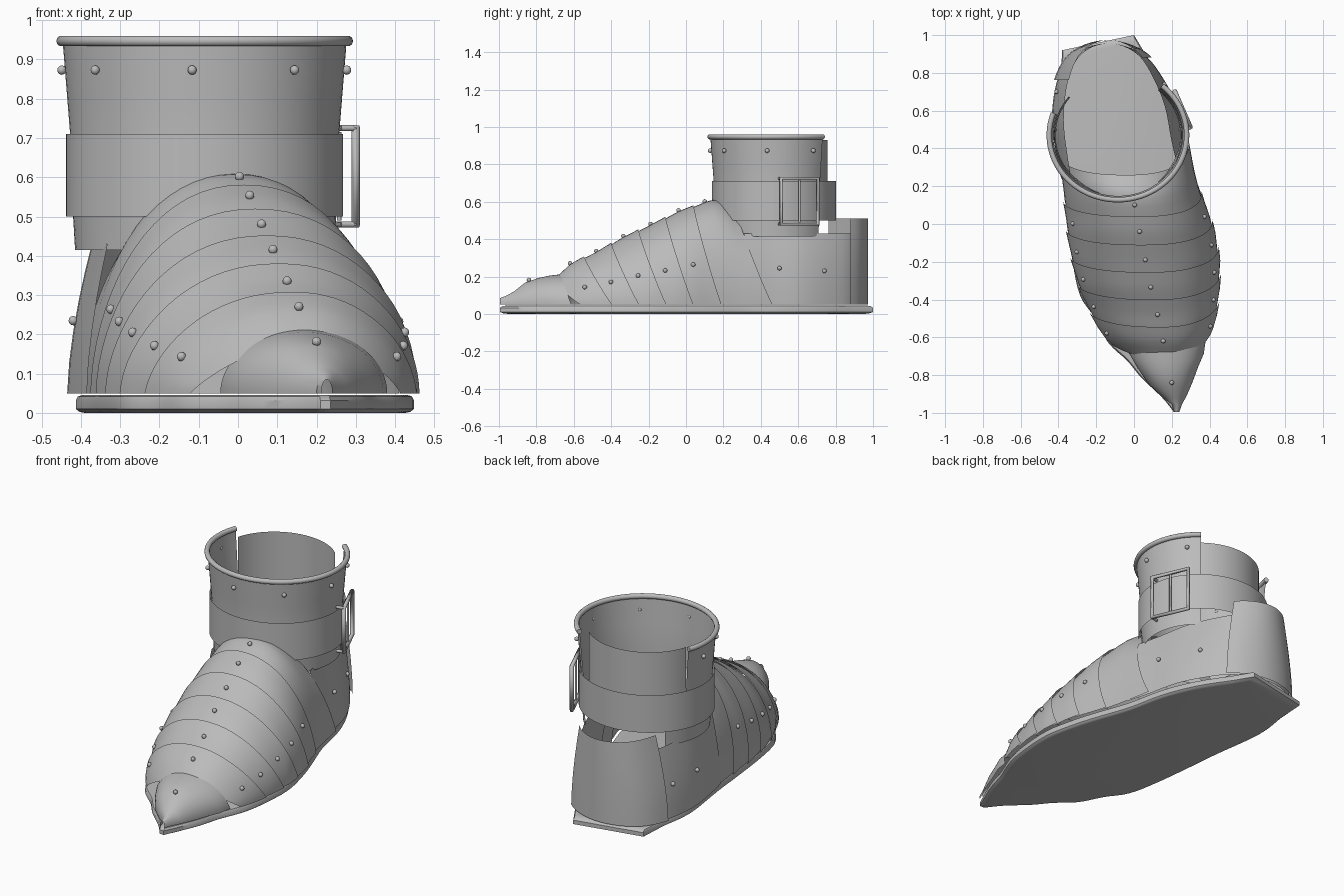
import bpy, bmesh, math
from mathutils import Vector

if "Cube" in bpy.data.objects:
    bpy.data.objects.remove(bpy.data.objects["Cube"])

steel = bpy.data.materials.new("grey_steel")
steel.diffuse_color = (0.5, 0.5, 0.5, 1)
steel.use_nodes = True
steel.node_tree.nodes["Principled BSDF"].inputs["Base Color"].default_value = steel.diffuse_color
CX, CY, SQ = -0.085, 0.47, 0.94      # ankle centre and front-back squash
BASE = 0.05                          # lower edge of the plates


def finish(name, bm, angle=35):
    bmesh.ops.recalc_face_normals(bm, faces=bm.faces)
    me = bpy.data.meshes.new(name)
    bm.to_mesh(me)
    bm.free()
    me.materials.append(steel)
    ob = bpy.data.objects.new(name, me)
    bpy.context.collection.objects.link(ob)
    bpy.context.view_layer.objects.active = ob
    ob.select_set(True)
    bpy.ops.object.shade_smooth_by_angle(angle=math.radians(angle))
    ob.select_set(False)
    return ob


def loft(name, rows, closed=False, cap=False, angle=35):
    """Skin a list of equally long point rows."""
    bm = bmesh.new()
    vs = [[bm.verts.new(p) for p in r] for r in rows]
    n = len(rows[0])
    for a, b in zip(vs, vs[1:]):
        for i in range(n if closed else n - 1):
            j = (i + 1) % n
            bm.faces.new((a[i], a[j], b[j], b[i]))
    if cap:
        bm.faces.new(vs[-1])
        bm.faces.new(vs[0][::-1])
    return finish(name, bm, angle)


def smooth(pts, k=4):
    """Catmull-Rom through 2D points."""
    n, out = len(pts), []
    get = lambda i: Vector(pts[max(0, min(n - 1, i))])
    for i in range(n - 1):
        a, b, c, d = (get(i + o) for o in (-1, 0, 1, 2))
        for s in range(k):
            t = s / k
            out.append(0.5 * (2 * b + (c - a) * t + (2 * a - 5 * b + 4 * c - d) * t * t
                              + (3 * b - a - 3 * c + d) * t ** 3))
    return out + [get(n - 1)]


# ---- sole: solid slab with rounded edges
right = [(.235, -.995), (.27, -.92), (.32, -.80), (.355, -.68), (.41, -.54), (.437, -.40), (.447, -.2),
         (.415, -.03), (.37, .12), (.30, .32), (.25, .54), (.17, .73), (.06, .90)]
left = [(-.39, .75), (-.413, .55), (-.375, .25), (-.355, .05), (-.325, -.2), (-.285, -.38),
        (-.205, -.5), (-.135, -.63), (-.035, -.725), (.04, -.815), (.15, -.92), (.21, -.995)]
outline = smooth(right) + [Vector((0, 1.0)), Vector((-.38, .92))] + smooth(left)
mid = Vector((0.03, 0.0))
rows = []
for z, s in ((0, .95), (.003, .98), (.01, 1), (.032, 1), (.042, .988), (.045, .965)):
    rows.append([((p - mid).x * s + mid.x, (p - mid).y * s + mid.y, z) for p in outline])
loft("sole", rows, closed=True, cap=True)


# ---- overlapping foot plates: station = (y, top z, left x, right x, ridge x)
STATIONS = [(-.70, .195, -.05, .365, .17), (-.62, .265, -.145, .40, .155), (-.55, .30, -.19, .425, .14),
            (-.48, .33, -.225, .44, .125), (-.34, .408, -.29, .455, .09),
            (-.19, .475, -.33, .457, .06), (-.04, .548, -.355, .43, .03), (.04, .575, -.36, .405, .015),
            (.12, .603, -.37, .372, .0), (.18, .604, -.372, .35, -.02), (.27, .555, -.378, .32, -.04),
            (.50, .55, -.40, .262, -.06)]


def station(y):
    for a, b in zip(STATIONS, STATIONS[1:]):
        if y <= b[0] or b is STATIONS[-1]:
            t = (y - a[0]) / (b[0] - a[0])
            return [p + (q - p) * t for p, q in zip(a, b)]


def section_point(y, t, grow=0.0, lean=1.0):
    """Point on the arched foot section; t runs 0 (right) to pi (left)."""
    _, top, _, _, xm = station(y)
    c, s = math.cos(t), max(math.sin(t), 0)
    back = (.15 if c > 0 else .08) * lean * (1 - s) ** 1.1
    _, _, xl, xr, _ = station(y + back)
    half = (xr - xm if c > 0 else xm - xl) + grow
    z = BASE + (top + grow - BASE) * s ** 1.05
    return (xm + half * (1 if c > 0 else -1) * abs(c) ** .92, y + back, z)


ARC = [math.pi * i / 36 for i in range(37)]
seams = [-.68, -.545, -.40, -.255, -.11, .04, .26]
for i, (y0, y1) in enumerate(zip(seams, seams[1:])):
    last = i == 5
    y0 -= .035
    rows = []
    for k in range(7):
        f = k / 6
        rows.append([section_point(y0 + (y1 - y0) * f, t, (.02 if last else .012) * f - .006,
                                   1 + (.35 * f if last else 0)) for t in ARC])
    loft(f"foot_plate_{i + 1}", rows)

# ---- pointed toe cap: (y, top z, left x, right x)
cap = [(-.995, .085, .212, .24), (-.96, .098, .20, .255), (-.92, .12, .14, .28), (-.86, .168, .07, .31),
       (-.79, .192, .015, .34), (-.73, .205, -.025, .37), (-.67, .212, -.045, .38)]
rows = []
for y, top, xl, xr in cap:
    xm, h = (xl + xr) / 2, (xr - xl) / 2
    f = (y + 1) / .35
    rows.append([(xm + h * math.cos(t), y + .06 * f * (1 - math.sin(t)),
                  BASE + (top - BASE) * math.sin(t)) for t in ARC])
loft("toe_cap", rows)

# ---- heel side plates and back counter
heel = smooth([(.31, .31), (.27, .45), (.23, .62), (.155, .77), (.06, .89), (-.08, .95), (-.22, .945),
               (-.34, .88), (-.41, .75), (-.435, .55), (-.41, .36), (-.385, .24)])


def heel_row(pts, z, grow=0.0):
    f = max(0, (z - BASE) / .4) ** 1.6
    out = []
    for p in pts:
        d = (p - Vector((-.11, .5))).normalized() * grow
        out.append((-.11 + (p.x + .11) * (1 - .21 * f) + d.x, p.y + d.y, z))
    return out


loft("heel_side_plate", [heel_row(heel, z) for z in (.05, .13, .21, .29, .36, .43)])
back = [p for p in heel if p.y > (.74 if p.x < -.1 else .845)]
loft("heel_counter", [heel_row(back, z, .018) for z in (.05, .14, .23, .32, .42, .51)])


# ---- ankle cuff, open at the back
def ring(r, z, a0, a1, n=56):
    return [(CX + r * math.cos(a), CY + r * SQ * math.sin(a), z)
            for a in (math.radians(a0 + (a1 - a0) * i / n) for i in range(n + 1))]


A0, A1 = 160, 410
loft("lower_cuff", [ring(r, z, 140, A1) for r, z in ((.33, .415), (.335, .5), (.34, .56))])
loft("upper_cuff", [ring(r, z, A0, A1) for r, z in ((.342, .56), (.342, .70), (.35, .80), (.362, .95))])
loft("ankle_band", [ring(.353, z, 0, 360, 72) for z in (.5, .71)])
loft("back_plate", [ring(.305, z, 45, 165, 28) for z in (.56, .93)])


def tube(name, pts, radius, cyclic=False, res=3):
    cu = bpy.data.curves.new(name, 'CURVE')
    cu.dimensions = '3D'
    cu.bevel_depth, cu.bevel_resolution, cu.use_fill_caps = radius, res, True
    sp = cu.splines.new('POLY')
    sp.points.add(len(pts) - 1)
    for q, p in zip(sp.points, pts):
        q.co = (*p, 1)
    sp.use_cyclic_u = cyclic
    sp.use_smooth = True
    cu.materials.append(steel)
    ob = bpy.data.objects.new(name, cu)
    bpy.context.collection.objects.link(ob)


tube("rolled_rim", ring(.364, .947, A0, A1), .014)

# ---- buckle frame with tongue on the right of the band
lo, hi = Vector((.30, .51, 0)), Vector((.215, .705, 0))
up = lambda p, z: (p.x, p.y, z)
tube("buckle_frame", [up(lo, .48), up(hi, .48), up(hi, .725), up(lo, .725)], .012, True, 1)
c = (lo + hi) / 2
tube("buckle_tongue", [up(c, .49), up(c, .715)], .006, False, 1)
for z in (.48, .725):
    tube("buckle_mount", [up(lo, z), (.262, .50, z)], .009, False, 1)

# ---- rivets
spots = [ring(.364, .873, a, a + 1, 1)[0] for a in (-140, -95, -51, -6, 38, 178)]
for y in (-.62, -.48, -.335, -.19, -.04, .10):
    spots.append(section_point(y, math.pi / 2, .006))
    if y < .05:
        spots += [section_point(y, t, .004) for t in (.46, math.pi - .46)]
spots += [(.2, -.84, .182), (.25, .50, .245), (.16, .74, .23), (-.42, .50, .235), (-.41, .70, .23)]
bm = bmesh.new()
for s in spots:
    g = bmesh.ops.create_uvsphere(bm, u_segments=10, v_segments=6, radius=.012)
    bmesh.ops.translate(bm, vec=s, verts=g["verts"])
finish("rivets", bm, 60)
